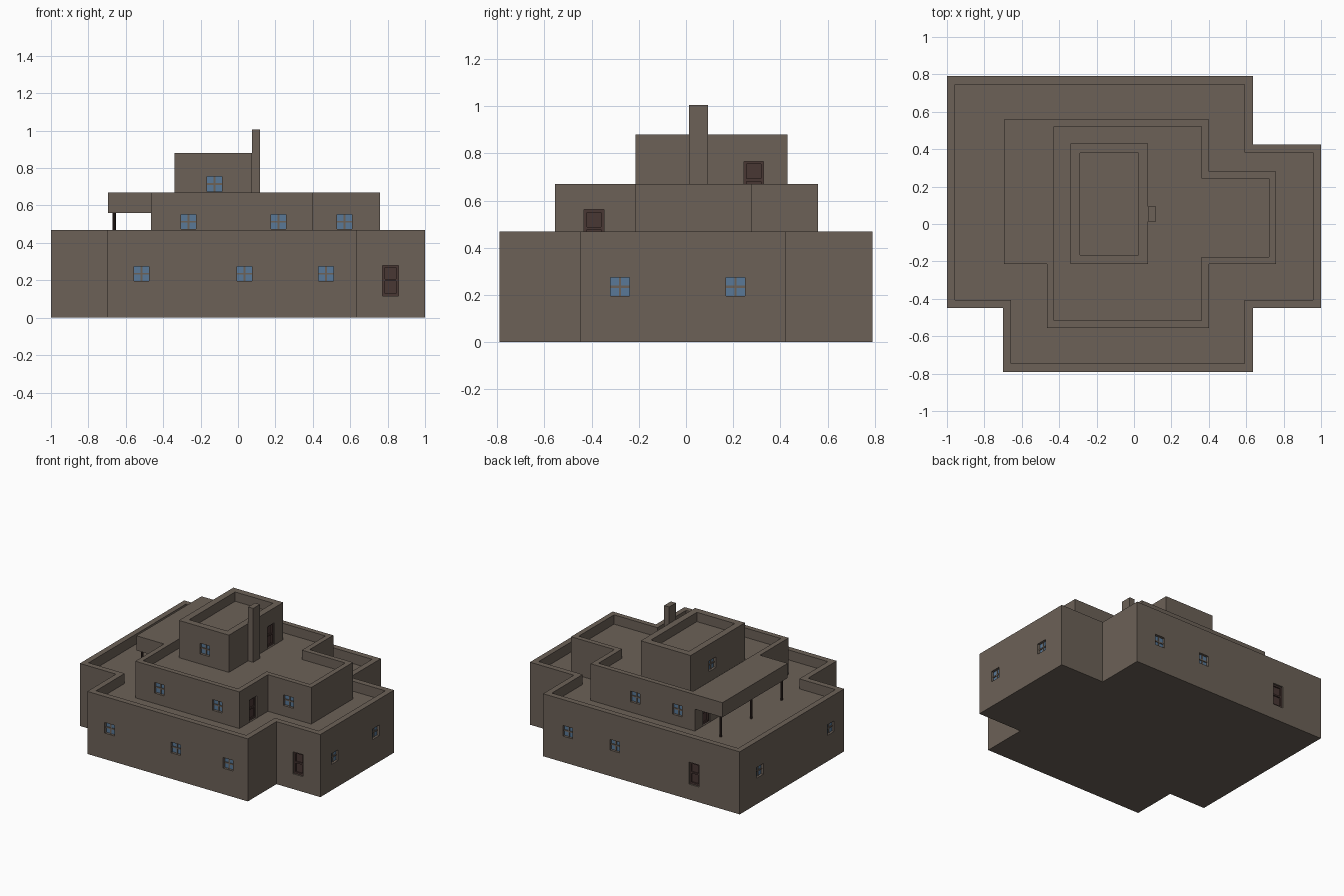
import bpy, bmesh
from mathutils import Vector

if "Cube" in bpy.data.objects:
    bpy.data.objects.remove(bpy.data.objects["Cube"])


def material(name, rgb):
    m = bpy.data.materials.new(name)
    m.diffuse_color = (*rgb, 1)
    m.use_nodes = True
    m.node_tree.nodes["Principled BSDF"].inputs["Base Color"].default_value = m.diffuse_color
    return m


CLAY = material("clay wall", (0.150, 0.120, 0.096))
GLASS = material("blue glass", (0.10, 0.19, 0.31))
WOOD = material("dark red wood", (0.066, 0.038, 0.034))
POST = material("dark post wood", (0.035, 0.022, 0.018))


def finish(name, bm, mat):
    bmesh.ops.recalc_face_normals(bm, faces=bm.faces)
    me = bpy.data.meshes.new(name)
    bm.to_mesh(me)
    bm.free()
    me.materials.append(mat)
    ob = bpy.data.objects.new(name, me)
    bpy.context.collection.objects.link(ob)
    return ob


def add_box(bm, lo, hi):
    vs = bmesh.ops.create_cube(bm, size=1)["verts"]
    lo, hi = Vector(lo), Vector(hi)
    for v in vs:
        v.co = Vector([min(a, b) + (c + 0.5) * abs(b - a)
                       for a, b, c in zip(lo, hi, v.co)])


def storey(name, outline, z0, z1, deck, wall):
    """Solid storey with a sunken roof deck behind a parapet."""
    bm = bmesh.new()
    low = [bm.verts.new((x, y, z0)) for x, y in outline]
    high = [bm.verts.new((x, y, z1)) for x, y in outline]
    n = len(outline)
    bm.faces.new(low[::-1])
    top = bm.faces.new(high)
    for i in range(n):
        j = (i + 1) % n
        bm.faces.new((low[i], low[j], high[j], high[i]))
    bmesh.ops.recalc_face_normals(bm, faces=bm.faces)
    bmesh.ops.inset_region(bm, faces=[top], thickness=wall,
                           use_even_offset=True, use_boundary=True)
    sunk = bmesh.ops.extrude_discrete_faces(bm, faces=[top])["faces"]
    for v in sunk[0].verts:
        v.co.z = deck
    return finish(name, bm, CLAY)


# Direction: outward normal and the sideways axis along the wall
SIDES = {"front": ((0, -1), (1, 0)), "back": ((0, 1), (1, 0)),
         "right": ((1, 0), (0, 1)), "left": ((-1, 0), (0, 1))}
RECESS = 0.025


def wall_box(bm, side, plane, u0, u1, z0, z1, d0, d1):
    """Box on a wall; d is the depth measured inward from the wall plane."""
    nrm, along = SIDES[side]
    ends = []
    for u, z, d in ((u0, z0, d0), (u1, z1, d1)):
        x = abs(nrm[0]) * plane + along[0] * u - nrm[0] * d
        y = abs(nrm[1]) * plane + along[1] * u - nrm[1] * d
        ends.append((x, y, z))
    add_box(bm, *ends)


def openings(house, label, windows, doors, wz, dz):
    """Cut recesses, then fill them with panes, bars and panelled doors."""
    cut, glass, bars, wood = (bmesh.new() for _ in range(4))
    for side, plane, u in windows:
        a, b, c, d = u - 0.04, u + 0.04, wz, wz + 0.08
        m = (c + d) / 2
        wall_box(cut, side, plane, a, b, c, d, -0.02, RECESS)
        wall_box(glass, side, plane, a, b, c, d, RECESS - 0.006, RECESS + 0.002)
        wall_box(bars, side, plane, u - 0.005, u + 0.005, c, d, RECESS - 0.011, RECESS)
        wall_box(bars, side, plane, a, b, m - 0.005, m + 0.005, RECESS - 0.012, RECESS)
    for side, plane, u in doors:
        a, b, c, d = u - 0.042, u + 0.042, dz, dz + 0.165
        wall_box(cut, side, plane, a, b, c, d, -0.02, RECESS)
        wall_box(wood, side, plane, a, b, c, d, RECESS - 0.004, RECESS + 0.002)
        # raised stiles and rails
        for s0, s1 in ((a, a + 0.012), (b - 0.012, b)):
            wall_box(wood, side, plane, s0, s1, c, d, RECESS - 0.014, RECESS)
        for r0, r1 in ((c, c + 0.014), (c + 0.08, c + 0.092), (d - 0.012, d)):
            wall_box(wood, side, plane, a, b, r0, r1, RECESS - 0.013, RECESS)
    cutter = finish(label + "_recess_cutter", cut, CLAY)
    cutter.hide_render = True
    cutter.hide_set(True)
    mod = house.modifiers.new("recesses", "BOOLEAN")
    mod.operation = "DIFFERENCE"
    mod.solver = "EXACT"
    mod.object = cutter
    finish(label + "_window_glass", glass, GLASS)
    finish(label + "_window_bars", bars, CLAY)
    if doors:
        finish(label + "_doors", wood, WOOD)
    else:
        wood.free()


# Ground storey
ground = storey("ground_storey", [
    (-1, 0.79), (-1, -0.45), (-0.7, -0.45), (-0.7, -0.79), (0.635, -0.79),
    (0.635, -0.45), (1, -0.45), (1, 0.425), (0.635, 0.425), (0.635, 0.79)],
    0, 0.47, 0.395, 0.043)
openings(ground, "ground",
         [("front", -0.79, x) for x in (-0.515, 0.035, 0.47)]
         + [("back", 0.79, x) for x in (0.43, 0.04)]
         + [("right", 1, y) for y in (-0.28, 0.21)]
         + [("left", -1, y) for y in (0.55, -0.29)],
         [("front", -0.45, 0.815), ("back", 0.79, -0.62)], 0.195, 0.115)

# Middle storey
middle = storey("middle_storey", [
    (-0.465, 0.56), (-0.465, -0.555), (0.4, -0.555), (0.4, -0.215),
    (0.76, -0.215), (0.76, 0.28), (0.4, 0.28), (0.4, 0.56)],
    0.375, 0.67, 0.60, 0.038)
openings(middle, "middle",
         [("front", -0.555, x) for x in (-0.265, 0.217)]
         + [("front", -0.215, 0.57)]
         + [("back", 0.56, x) for x in (0.03, -0.32)],
         [("right", 0.4, -0.39), ("left", -0.465, 0.42)], 0.473, 0.397)

# Top storey
upper = storey("top_storey", [
    (-0.34, 0.43), (-0.34, -0.215), (0.075, -0.215), (0.075, 0.43)],
    0.58, 0.88, 0.81, 0.05)
openings(upper, "top", [("front", -0.215, -0.125), ("left", -0.34, 0.17)],
         [("right", 0.075, 0.287)], 0.675, 0.602)

# Chimney
bm = bmesh.new()
add_box(bm, (0.075, 0.013, 0.59), (0.117, 0.093, 1.005))
finish("chimney", bm, CLAY)

# Porch canopy and its posts
bm = bmesh.new()
add_box(bm, (-0.695, -0.215, 0.56), (-0.465, 0.56, 0.67))
finish("porch_canopy", bm, CLAY)
for i, y in enumerate((0.53, 0.17, -0.19)):
    bm = bmesh.new()
    bmesh.ops.create_cone(bm, cap_ends=True, segments=10, radius1=0.009,
                          radius2=0.009, depth=0.17)
    bmesh.ops.translate(bm, verts=bm.verts, vec=(-0.662, y, 0.477))
    finish(f"porch_post_{i + 1}", bm, POST)
